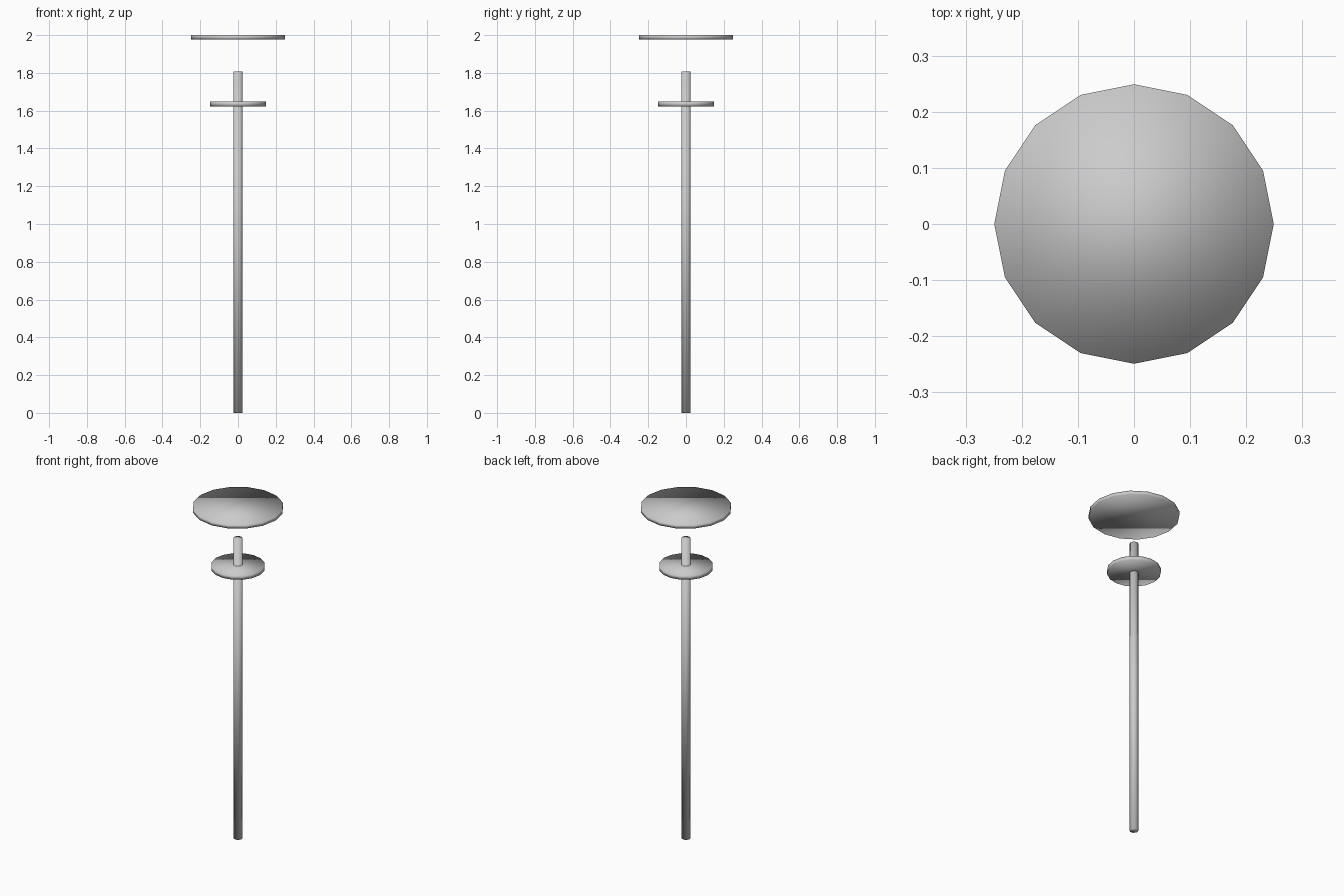
import bpy

if "Cube" in bpy.data.objects:
    bpy.data.objects.remove(bpy.data.objects["Cube"])


def disc(name, radius, z0, z1, sides=16):
    """Capped upright cylinder between two heights, smooth shaded."""
    bpy.ops.mesh.primitive_cylinder_add(
        vertices=sides, radius=radius, depth=z1 - z0,
        end_fill_type='NGON', location=(0, 0, (z0 + z1) / 2))
    obj = bpy.context.object
    obj.name = name
    bpy.ops.object.shade_smooth()
    return obj


# Upright pole
disc("pole", 0.024, 0.0, 1.808)

# Small collar plate around the pole
disc("collar_plate", 0.147, 1.623, 1.648)

# Wide cap plate floating above the pole
disc("cap_plate", 0.249, 1.978, 2.0)
